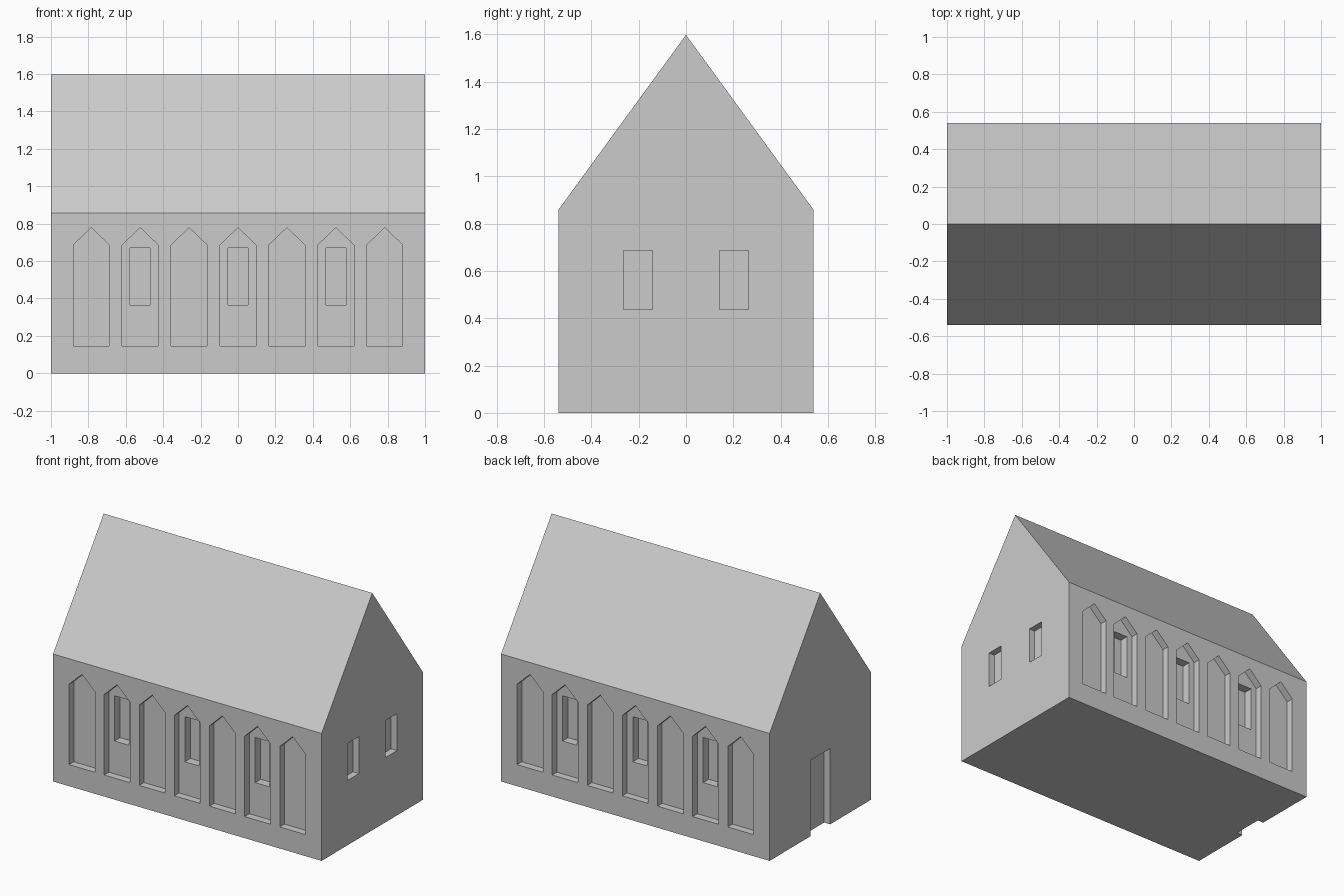
import bpy, bmesh
from math import radians
from mathutils import Matrix, Vector

if "Cube" in bpy.data.objects:
    bpy.data.objects.remove(bpy.data.objects["Cube"], do_unlink=True)

HALF_LENGTH, HALF_WIDTH = 1.0, 0.539
EAVES, RIDGE = 0.858, 1.597
NICHE_DEPTH, WINDOW_DEPTH, END_DEPTH = 0.05, 0.06, 0.045
BAY = 0.2615

stone = bpy.data.materials.new("grey stone")
stone.use_nodes = True
stone.diffuse_color = (0.6, 0.6, 0.6, 1)
stone.node_tree.nodes["Principled BSDF"].inputs["Base Color"].default_value = (0.6, 0.6, 0.6, 1)


def add_prism(bm, outline, start, end, matrix=Matrix()):
    """Extrude an (x, z) outline along y, then place it."""
    verts = [bm.verts.new(matrix @ Vector((x, start, z))) for x, z in outline]
    face = bm.faces.new(verts)
    result = bmesh.ops.extrude_face_region(bm, geom=[face])
    moved = [v for v in result["geom"] if isinstance(v, bmesh.types.BMVert)]
    bmesh.ops.translate(bm, verts=moved, vec=matrix.to_3x3() @ Vector((0, end - start, 0)))


def make_object(name, bm):
    bmesh.ops.recalc_face_normals(bm, faces=bm.faces)
    mesh = bpy.data.meshes.new(name)
    bm.to_mesh(mesh)
    bm.free()
    mesh.materials.append(stone)
    obj = bpy.data.objects.new(name, mesh)
    bpy.context.collection.objects.link(obj)
    return obj


def wall_frame(angle, distance):
    return Matrix.Rotation(radians(angle), 4, "Z") @ Matrix.Translation((0, -distance, 0))


def rectangle(centre, width, bottom, top):
    left, right = centre - width / 2, centre + width / 2
    return [(left, bottom), (right, bottom), (right, top), (left, top)]


def pointed_arch(centre, width, bottom, spring, apex):
    left, base_right, right, top_left = rectangle(centre, width, bottom, spring)
    return [left, base_right, right, (centre, apex), top_left]


# Gabled hall: walls and roof in one solid
bm = bmesh.new()
gable = [(-HALF_WIDTH, 0), (HALF_WIDTH, 0), (HALF_WIDTH, EAVES),
         (0, RIDGE), (-HALF_WIDTH, EAVES)]
add_prism(bm, gable, -HALF_LENGTH, HALF_LENGTH, wall_frame(90, 0))
hall = make_object("gabled_hall", bm)

# Blind arches and their windows on both long walls
niches, openings = bmesh.new(), bmesh.new()
for angle in (0, 180):
    wall = wall_frame(angle, HALF_WIDTH)
    for i in range(-3, 4):
        add_prism(niches, pointed_arch(i * BAY, 0.192, 0.145, 0.686, 0.778),
                  -0.1, NICHE_DEPTH, wall)
    for i in (-2, 0, 2):
        add_prism(openings, rectangle(i * BAY, 0.107, 0.366, 0.67),
                  -0.1, NICHE_DEPTH + WINDOW_DEPTH, wall)

# Pair of windows in one end wall, doorway in the other
for y in (-0.203, 0.203):
    add_prism(openings, rectangle(y, 0.123, 0.436, 0.685),
              -0.1, END_DEPTH, wall_frame(90, HALF_LENGTH))
add_prism(openings, rectangle(0, 0.21, -0.1, 0.51),
          -0.1, END_DEPTH, wall_frame(-90, HALF_LENGTH))

# Cut the recesses and discard the cutters
bpy.context.view_layer.objects.active = hall
for name, cutter_mesh in (("niche_cutter", niches), ("opening_cutter", openings)):
    cutter = make_object(name, cutter_mesh)
    cutter.hide_render = True
    cut = hall.modifiers.new(name, "BOOLEAN")
    cut.operation = "DIFFERENCE"
    cut.solver = "EXACT"
    cut.object = cutter
    bpy.ops.object.modifier_apply(modifier=cut.name)
    bpy.data.objects.remove(cutter, do_unlink=True)
